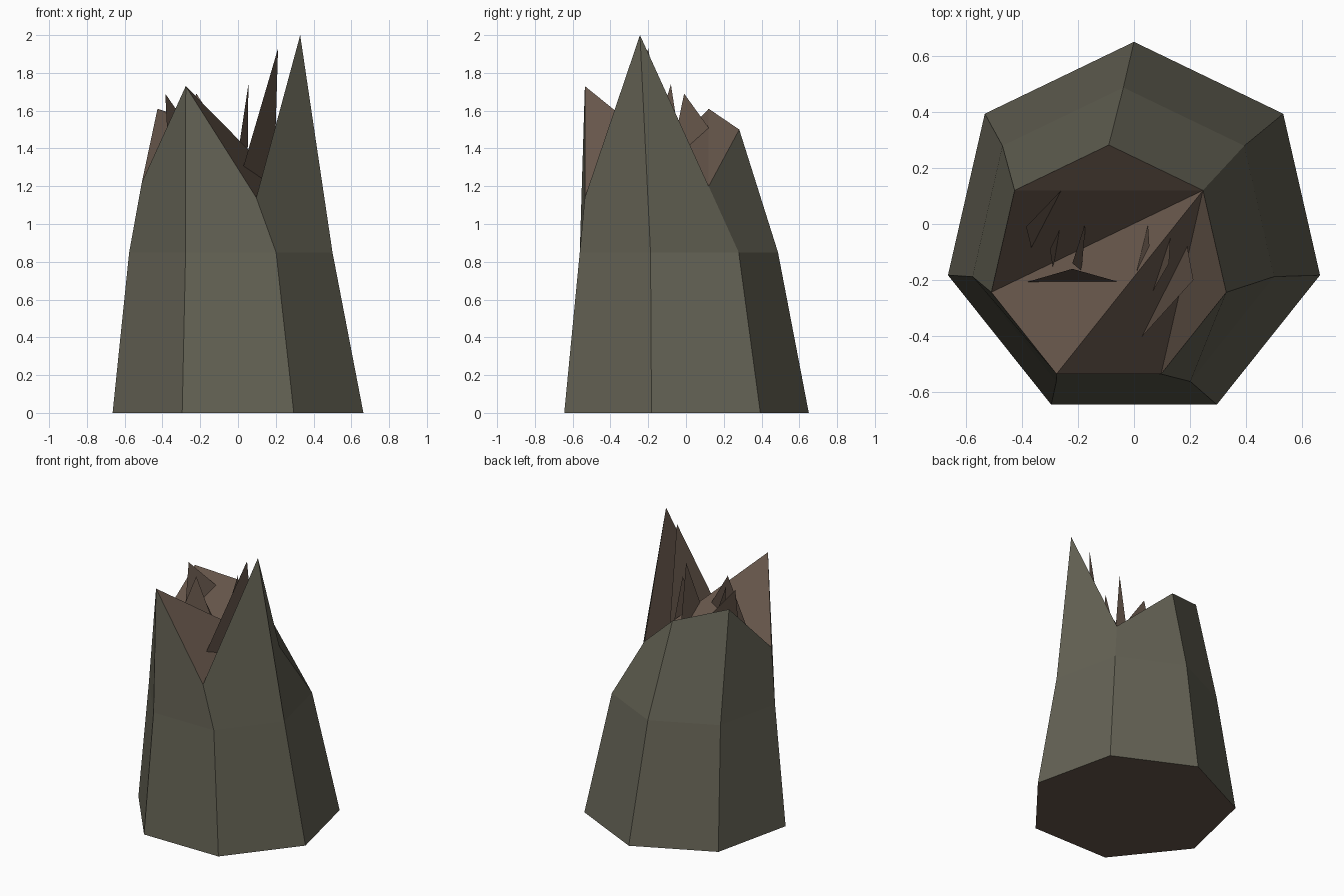
import bpy, math

if "Cube" in bpy.data.objects:
    bpy.data.objects.remove(bpy.data.objects["Cube"])


def material(name, rgb):
    m = bpy.data.materials.new(name)
    m.diffuse_color = (*rgb, 1)
    m.use_nodes = True
    m.node_tree.nodes["Principled BSDF"].inputs["Base Color"].default_value = m.diffuse_color
    return m


bark = material("olive bark", (0.127, 0.122, 0.089))
wood = material("dark brown wood", (0.133, 0.093, 0.070))


def build(name, verts, faces, mats, rule=lambda i: 0):
    me = bpy.data.meshes.new(name)
    me.from_pydata(verts, [], faces)
    for m in mats:
        me.materials.append(m)
    for p in me.polygons:
        p.material_index = rule(p.index)
    ob = bpy.data.objects.new(name, me)
    bpy.context.collection.objects.link(ob)
    return ob


N = 7


def ring(cx, cy, r, heights):
    # seven-sided ring, counter-clockwise from the back corner
    return [(cx + r * math.cos(math.pi / 2 + 2 * math.pi * i / N),
             cy + r * math.sin(math.pi / 2 + 2 * math.pi * i / N), h)
            for i, h in enumerate(heights)]


# Broken trunk: leaning, tapering rings with a jagged top
verts = ring(0, -0.031, 0.681, [0] * N)
verts += ring(-0.038, -0.065, 0.552, [0.85] * N)
verts += ring(-0.09, -0.148, 0.43, [1.5, 1.61, 1.22, 1.73, 1.14, 2.0, 1.2])
faces = []
for k in range(2):
    for i in range(N):
        j = (i + 1) % N
        faces.append((k * N + i, k * N + j, (k + 1) * N + j, (k + 1) * N + i))
bark_count = len(faces)
# Torn wood on top, fanned from the low back right corner, and the cut base
top = 2 * N
faces += [(top + 6, top + i, top + i + 1) for i in range(5)]
faces.append(tuple(reversed(range(N))))
build("trunk", verts, faces, [bark, wood], lambda i: 0 if i < bark_count else 1)

# Splinters: flat shards, each tip then two base points on the torn wood
shards = [
    ((-0.385, -0.01, 1.69), (-0.26, 0.12, 1.51), (-0.365, -0.09, 1.30)),
    ((-0.30, -0.09, 1.56), (-0.265, -0.02, 1.33), (-0.29, -0.155, 1.22)),
    ((-0.22, -0.14, 1.62), (-0.175, 0.0, 1.30), (-0.19, -0.165, 1.31)),
    ((-0.22, -0.16, 1.69), (-0.375, -0.205, 1.26), (-0.06, -0.205, 1.44)),
    ((0.055, -0.08, 1.74), (0.05, -0.005, 1.25), (0.01, -0.17, 1.44)),
    ((0.125, -0.14, 1.60), (0.13, -0.05, 1.31), (0.07, -0.235, 1.33)),
    ((0.212, -0.20, 1.93), (0.19, -0.08, 1.20), (0.03, -0.40, 1.31)),
]
for n, s in enumerate(shards):
    tip = s[0]
    # sink the base a little below the torn surface
    base = [tuple(t + (b - t) * 1.08 for t, b in zip(tip, p)) for p in s[1:]]
    build(f"splinter_{n + 1}", [tip] + base, [(0, 1, 2)], [wood])
